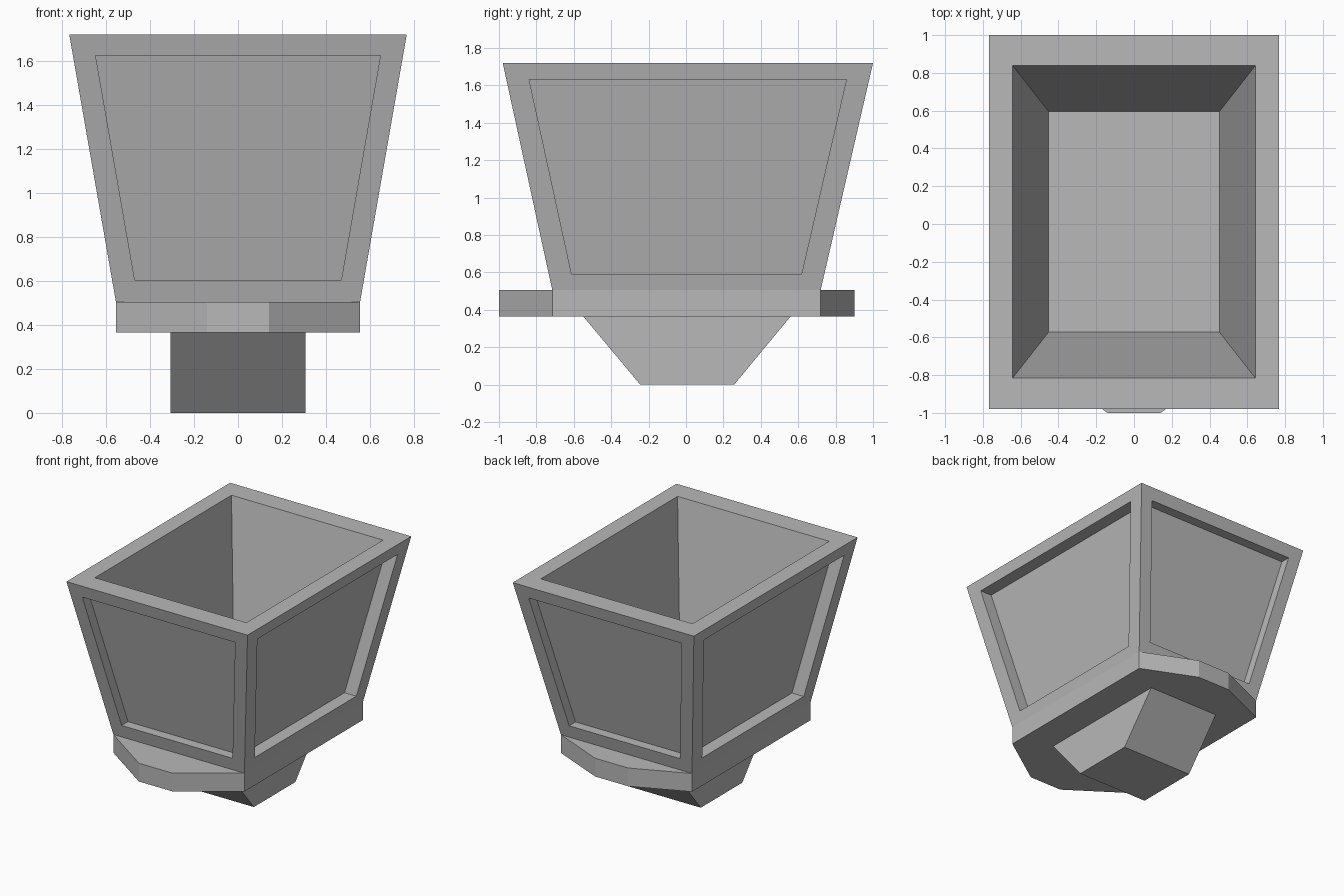
import bpy, bmesh
from mathutils import Vector

cube = bpy.data.objects.get("Cube")
if cube:
    bpy.data.objects.remove(cube, do_unlink=True)

stone = bpy.data.materials.new("grey stone")
stone.use_nodes = True
grey = (0.48, 0.48, 0.48, 1)
stone.diffuse_color = grey
stone.node_tree.nodes["Principled BSDF"].inputs["Base Color"].default_value = grey

Z_BASE, Z_SEAT, Z_RIM = 0.365, 0.505, 1.72


def rect(half_x, back, front, z):
    """Counter-clockwise rectangle at height z."""
    return [(-half_x, front, z), (half_x, front, z), (half_x, back, z), (-half_x, back, z)]


def loft(bm, rings):
    """Closed skin through rings of equal length; returns the wall faces per step."""
    loops = [[bm.verts.new(p) for p in ring] for ring in rings]
    n = len(loops[0])
    walls = [[bm.faces.new((a[i], a[(i + 1) % n], b[(i + 1) % n], b[i])) for i in range(n)]
             for a, b in zip(loops, loops[1:])]
    bm.faces.new(loops[0][::-1])
    bm.faces.new(loops[-1])
    return walls


def finish(bm, name):
    bmesh.ops.recalc_face_normals(bm, faces=bm.faces)
    mesh = bpy.data.meshes.new(name)
    bm.to_mesh(mesh)
    bm.free()
    mesh.materials.append(stone)
    obj = bpy.data.objects.new(name, mesh)
    bpy.context.collection.objects.link(obj)
    return obj


def outer(z):
    """Half width, back and front of the flared box at height z."""
    t = (z - Z_SEAT) / (Z_RIM - Z_SEAT)
    return 0.555 + 0.212 * t, 0.72 + 0.28 * t, -0.715 - 0.265 * t


# Flared open box with a tapered cavity
bm = bmesh.new()
walls = loft(bm, [
    rect(*outer(Z_SEAT), Z_SEAT),
    rect(*outer(Z_RIM), Z_RIM),
    rect(0.642, 0.838, -0.815, Z_RIM),
    rect(0.452, 0.595, -0.572, 0.62),
])[0]

# Sunken panel in each outer wall
for face in walls:
    face.normal_update()
    faces_x = abs(face.normal.x) > abs(face.normal.y)
    low, high, gap, depth = (0.59, 1.632, 0.122, 0.10) if faces_x else (0.605, 1.625, 0.103, 0.077)
    bmesh.ops.inset_individual(bm, faces=[face], thickness=0.05)
    middle = (low + high) / 2
    for v in face.verts:
        z = low if v.co.z < middle else high
        half_x, back, front = outer(z)
        right, left = half_x, -half_x
        if faces_x:
            back, front = back - gap, front + gap
        else:
            right, left = right - gap, left + gap
        v.co = (right if v.co.x > 0 else left, back if v.co.y > 0 else front, z)
    # Extrude straight inward
    centre = face.calc_center_median()
    inward = Vector((-depth if centre.x > 0 else depth, 0, 0)) if faces_x else \
        Vector((0, -depth if centre.y > 0 else depth, 0))
    sunk = bmesh.ops.extrude_discrete_faces(bm, faces=[face])["faces"][0]
    bmesh.ops.translate(bm, verts=sunk.verts, vec=inward)
finish(bm, "flared_box")

# Base slab with chamfered ends
half_x, back, front = outer(Z_SEAT)
outline = [(-half_x, front), (-0.14, -1.0), (0.14, -1.0), (half_x, front),
           (half_x, back), (0.14, 0.9), (-0.14, 0.9), (-half_x, back)]
bm = bmesh.new()
loft(bm, [[(x, y, z) for x, y in outline] for z in (Z_BASE, Z_SEAT)])
finish(bm, "base_slab")

# Wedge-shaped foot
bm = bmesh.new()
loft(bm, [rect(0.306, 0.258, -0.245, 0), rect(0.306, 0.56, -0.55, Z_BASE)])
finish(bm, "foot")
